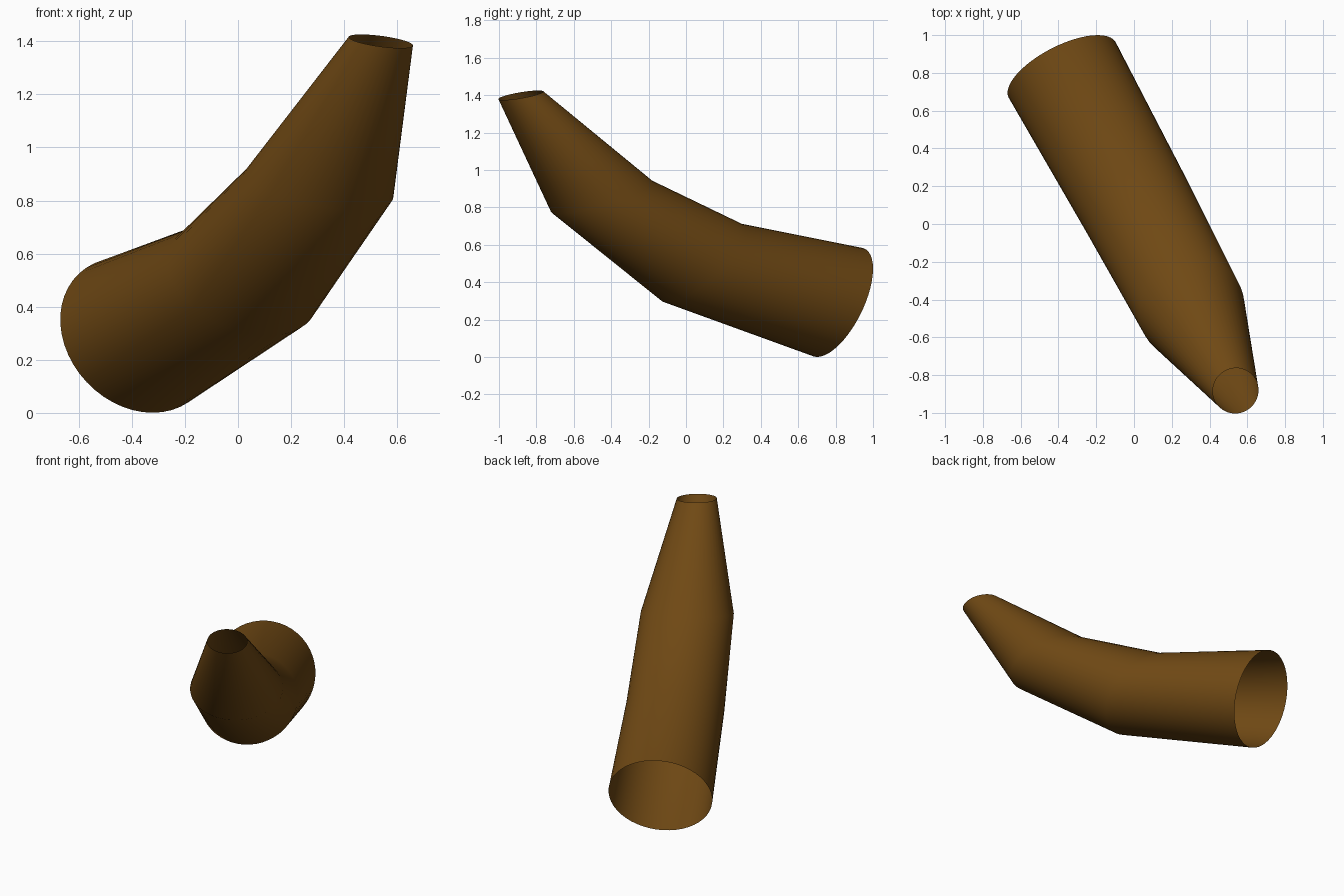
import bpy, bmesh, math
from mathutils import Vector

if "Cube" in bpy.data.objects:
    bpy.data.objects.remove(bpy.data.objects["Cube"])

SIDES = 48

# Cross-sections of the horn: centre, facing direction, radius
rings = [
    ((-0.38, 0.815, 0.293), (0.42, -0.815, 0.40), 0.319),
    ((0.017, 0.09, 0.503), (0.324, -0.629, 0.707), 0.30),
    ((0.305, -0.45, 0.858), (0.165, -0.28, 0.944), 0.284),
    ((0.538, -0.883, 1.40), (0.13, -0.165, 0.98), 0.122),
]


def add_ring(bm, centre, facing, radius):
    """Circle of vertices perpendicular to the facing direction."""
    n = Vector(facing).normalized()
    side = n.cross(Vector((0, 0, 1))).normalized()
    up = side.cross(n)
    angles = [2 * math.pi * i / SIDES for i in range(SIDES)]
    return [bm.verts.new(Vector(centre) + radius * (math.cos(a) * side + math.sin(a) * up))
            for a in angles]


# Curved tapering shell, open at both ends
bm = bmesh.new()
loops = [add_ring(bm, *r) for r in rings]
for a, b in zip(loops, loops[1:]):
    for i in range(SIDES):
        j = (i + 1) % SIDES
        bm.faces.new((a[i], a[j], b[j], b[i]))
bmesh.ops.recalc_face_normals(bm, faces=bm.faces)
for f in bm.faces:
    f.smooth = True
mesh = bpy.data.meshes.new("horn")
bm.to_mesh(mesh)
bm.free()
horn = bpy.data.objects.new("horn", mesh)
bpy.context.collection.objects.link(horn)

# Brown colour
brown = bpy.data.materials.new("brown")
brown.diffuse_color = (0.16, 0.066, 0.007, 1)
brown.use_nodes = True
brown.node_tree.nodes["Principled BSDF"].inputs["Base Color"].default_value = brown.diffuse_color
mesh.materials.append(brown)
